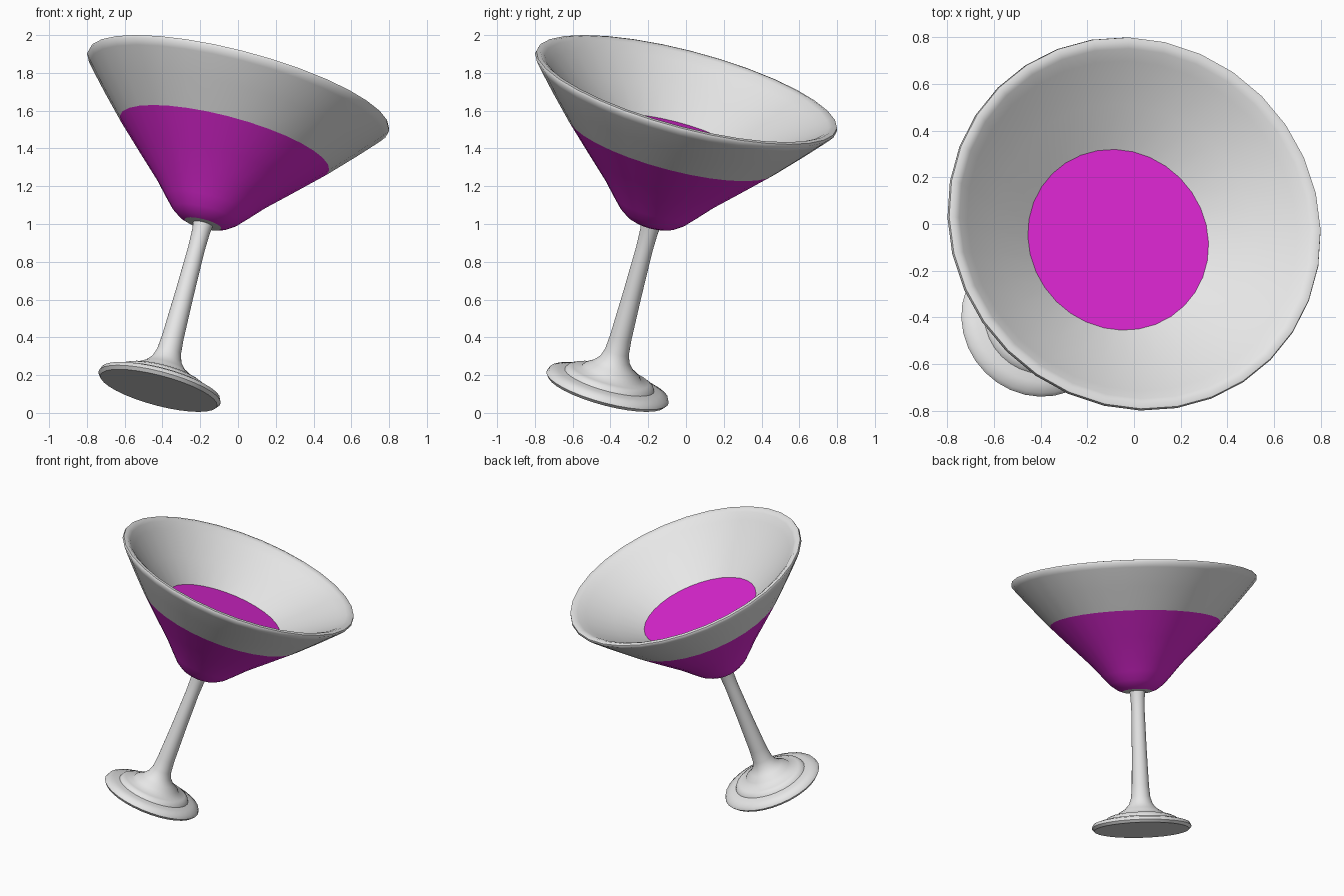
import bpy, bmesh, math
from mathutils import Vector, Matrix

if "Cube" in bpy.data.objects:
    bpy.data.objects.remove(bpy.data.objects["Cube"])

SIDES = 32
# the whole glass leans toward +x and +y
AXIS = Vector((0.249, 0.249, 0.936)).normalized()
TILT = Vector((0, 0, 1)).rotation_difference(AXIS).to_matrix().to_4x4()
PLACE = Matrix.Translation((-0.42, -0.42, 0.118)) @ TILT


def material(name, color):
    m = bpy.data.materials.new(name)
    m.diffuse_color = (*color, 1)
    m.use_nodes = True
    m.node_tree.nodes["Principled BSDF"].inputs["Base Color"].default_value = m.diffuse_color
    return m


def lathe(name, profile, mat, angle=40):
    """Revolve (radius, height) points round the glass axis."""
    bm = bmesh.new()
    rings = []
    for r, h in profile:
        if r == 0:
            rings.append([bm.verts.new((0, 0, h))] * SIDES)
        else:
            rings.append([bm.verts.new((r * math.cos(math.tau * i / SIDES),
                                        r * math.sin(math.tau * i / SIDES), h))
                          for i in range(SIDES)])
    for a, b in zip(rings, rings[1:]):
        for i in range(SIDES):
            j = (i + 1) % SIDES
            corners = list(dict.fromkeys((a[i], a[j], b[j], b[i])))
            bm.faces.new(corners)
    bm.transform(PLACE)
    me = bpy.data.meshes.new(name)
    bm.to_mesh(me)
    bm.free()
    me.materials.append(mat)
    ob = bpy.data.objects.new(name, me)
    bpy.context.collection.objects.link(ob)
    bpy.ops.object.select_all(action='DESELECT')
    ob.select_set(True)
    bpy.context.view_layer.objects.active = ob
    bpy.ops.object.shade_smooth_by_angle(angle=math.radians(angle))
    return ob


glass = material("pale_glass", (0.8, 0.8, 0.8))
purple = material("purple_drink", (0.72, 0.02, 0.65))

# stepped foot, stem and the small disc under the bowl
lathe("foot_and_stem", [
    (0, 0), (0.32, 0), (0.335, 0.018), (0.325, 0.04), (0.28, 0.055),
    (0.245, 0.06), (0.235, 0.078), (0.21, 0.09), (0.165, 0.095),
    (0.15, 0.115), (0.11, 0.14), (0.08, 0.175), (0.065, 0.22),
    (0.058, 0.30), (0.05, 0.55), (0.045, 0.80), (0.048, 0.90),
    (0.053, 0.94), (0.1, 0.943)], glass, 50)

# drink filling the lower bowl, with a flat surface on top
lathe("drink", [
    (0.1, 0.943), (0.135, 0.957), (0.18, 0.99), (0.23, 1.045),
    (0.30, 1.125), (0.42, 1.245), (0.573, 1.40)], purple, 60)
lathe("drink_surface", [(0.40, 1.415), (0, 1.415)], purple)

# clear upper bowl: outer wall, rounded lip, inner wall
lathe("bowl", [
    (0.573, 1.40), (0.70, 1.54), (0.80, 1.655), (0.826, 1.688),
    (0.822, 1.702), (0.80, 1.706), (0.775, 1.693), (0.73, 1.655),
    (0.57, 1.535), (0.40, 1.415)], glass, 60)
